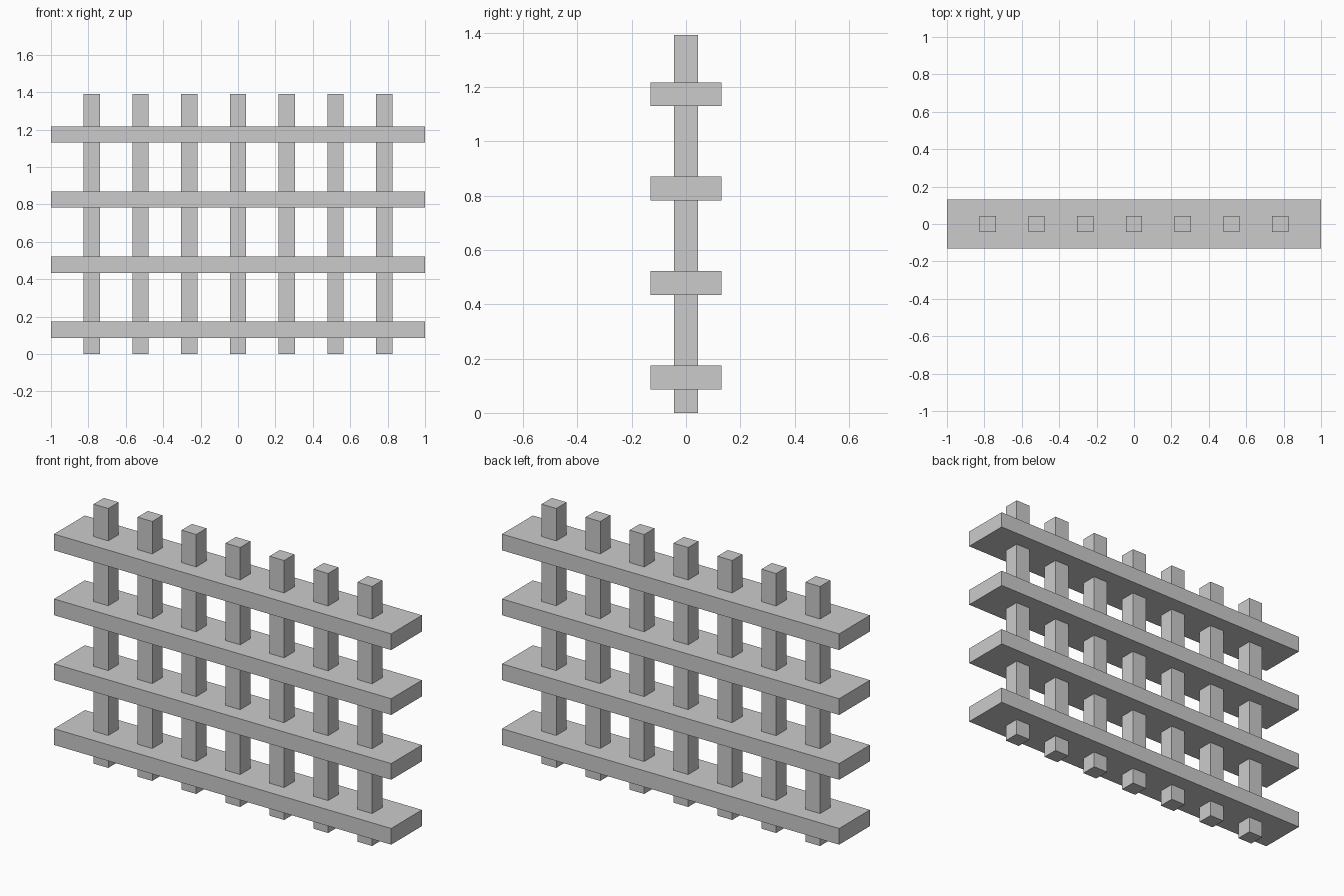
import bpy

if "Cube" in bpy.data.objects:
    bpy.data.objects.remove(bpy.data.objects["Cube"])

U = 2 / 23          # module: bar thickness, rails are 23 modules long
HEIGHT = 16 * U


def box(name, location, size):
    bpy.ops.mesh.primitive_cube_add(size=1, location=location)
    obj = bpy.context.object
    obj.name = name
    obj.scale = size
    bpy.ops.object.transform_apply(location=False, rotation=False, scale=True)
    return obj


# Seven square upright posts
for i in range(7):
    box(f"post_{i + 1}", ((i - 3) * 3 * U, 0, HEIGHT / 2), (U, U, HEIGHT))

# Four wide flat rails that the posts pass through
for i in range(4):
    box(f"rail_{i + 1}", (0, 0, (1.5 + 4 * i) * U), (2, 3 * U, U))
